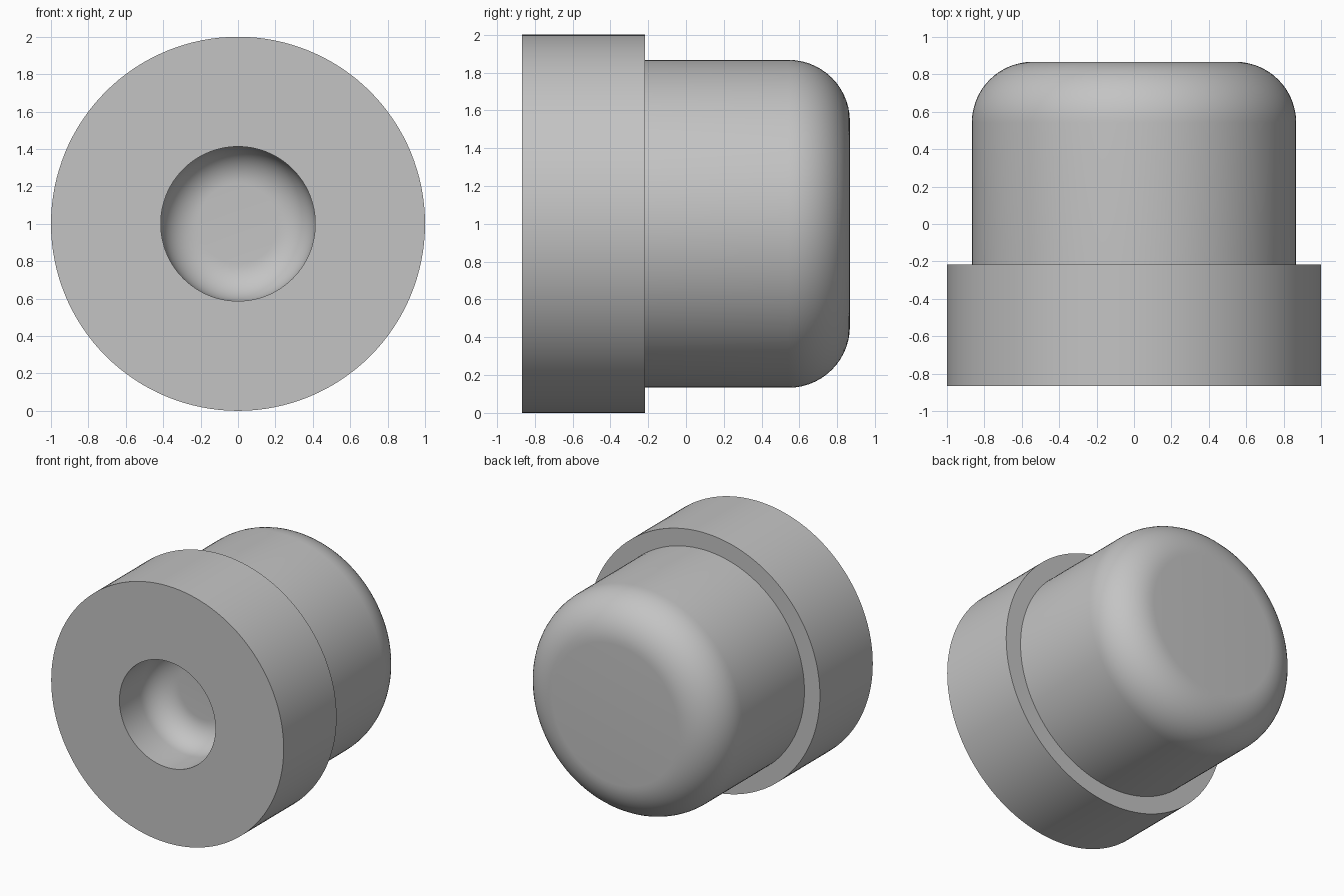
import bpy
import bmesh
from math import sin, cos, pi, radians

cube = bpy.data.objects.get("Cube")
if cube:
    bpy.data.objects.remove(cube, do_unlink=True)

# Main sizes
AXIS_Z = 1.0
FRONT, STEP, BACK = -0.867, -0.217, 0.867
FLANGE_R, BODY_R, BODY_FILLET = 1.0, 0.867, 0.325
HOLE_R, HOLE_DEPTH, HOLE_FILLET = 0.413, 0.45, 0.2

grey = bpy.data.materials.new("plain grey")
grey.use_nodes = True
colour = (0.55, 0.55, 0.55, 1.0)
grey.diffuse_color = colour
grey.node_tree.nodes["Principled BSDF"].inputs["Base Color"].default_value = colour


def fillet(wall_radius, end_y, size, steps=14):
    """Quarter round from a cylinder wall to its flat end, as (radius, y)."""
    angles = [pi / 2 * i / steps for i in range(steps + 1)]
    return [(wall_radius - size + size * cos(a), end_y - size + size * sin(a))
            for a in angles]


def lathe(name, profile, segments=128):
    """Turn a (radius, y) profile around the front-to-back axis."""
    bm = bmesh.new()
    verts = [bm.verts.new((r, y, AXIS_Z)) for r, y in profile]
    edges = [bm.edges.new(pair) for pair in zip(verts, verts[1:])]
    bmesh.ops.spin(bm, geom=verts + edges, cent=(0, 0, AXIS_Z), axis=(0, 1, 0),
                   angle=2 * pi, steps=segments, use_duplicate=False)
    bmesh.ops.remove_doubles(bm, verts=bm.verts, dist=0.0001)
    bmesh.ops.recalc_face_normals(bm, faces=bm.faces)
    mesh = bpy.data.meshes.new(name)
    bm.to_mesh(mesh)
    bm.free()
    mesh.materials.append(grey)
    obj = bpy.data.objects.new(name, mesh)
    bpy.context.collection.objects.link(obj)
    return obj


# Blind round-bottomed hole, wide flange, then the rounded body
hole = fillet(HOLE_R, FRONT + HOLE_DEPTH, HOLE_FILLET)[::-1]
flange = [(HOLE_R, FRONT), (FLANGE_R, FRONT), (FLANGE_R, STEP), (BODY_R, STEP)]
body = fillet(BODY_R, BACK, BODY_FILLET)
profile = [(0, FRONT + HOLE_DEPTH)] + hole + flange + body + [(0, BACK)]
plug = lathe("flanged_plug", profile)

# Smooth curves, sharp rims
bpy.ops.object.select_all(action="DESELECT")
plug.select_set(True)
bpy.context.view_layer.objects.active = plug
bpy.ops.object.shade_smooth_by_angle(angle=radians(30))
